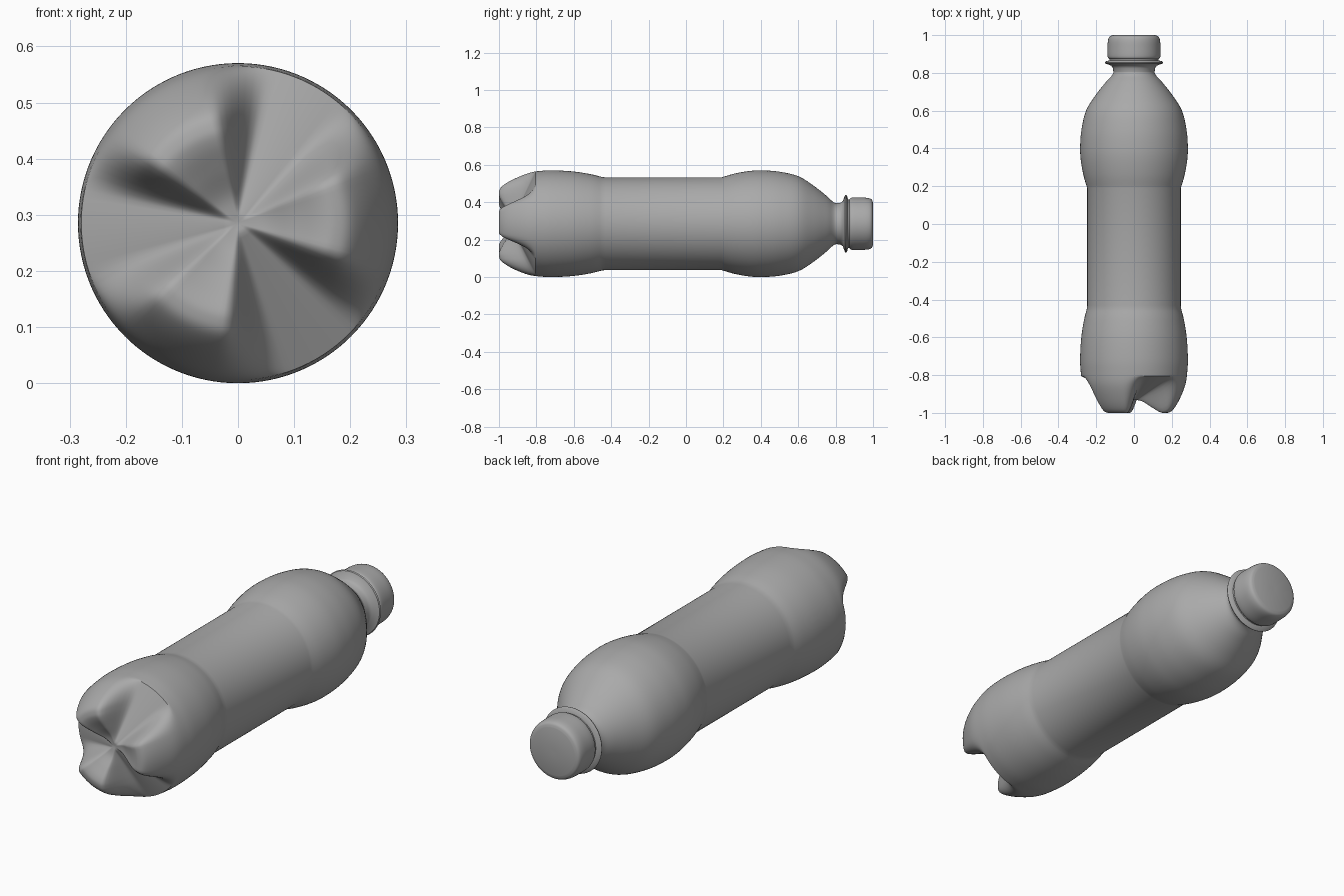
import bpy
import bmesh
from math import sin, cos, pi, radians
from mathutils import Vector

cube = bpy.data.objects.get("Cube")
if cube:
    bpy.data.objects.remove(cube, do_unlink=True)

RADIUS = 0.285      # widest radius, also the height of the long axis
SIDES = 120
GROOVE = radians(63)  # direction of the first base groove

grey = bpy.data.materials.new("plain grey")
grey.use_nodes = True
grey.diffuse_color = (0.4, 0.4, 0.4, 1)
grey.node_tree.nodes["Principled BSDF"].inputs["Base Color"].default_value = (0.4, 0.4, 0.4, 1)


def smooth_path(points, steps):
    """Catmull-Rom curve through (radius, y) points."""
    pts = [Vector(p) for p in points]
    pts = [2 * pts[0] - pts[1]] + pts + [2 * pts[-1] - pts[-2]]
    path = []
    for a, b, c, d in zip(pts, pts[1:], pts[2:], pts[3:]):
        for i in range(steps):
            t = i / steps
            path.append(0.5 * (2 * b + (c - a) * t + (2 * a - 5 * b + 4 * c - d) * t ** 2
                               + (3 * b - a - 3 * c + d) * t ** 3))
    return path + [pts[-2]]


def lathe(name, path, shape=None, angle=40):
    """Spin (radius, y) points round the long axis; shape may move each y."""
    bm = bmesh.new()
    rings = []
    for r, y in path:
        ring = []
        for i in range(SIDES):
            a = 2 * pi * i / SIDES
            yy = shape(r, y, a) if shape else y
            ring.append(bm.verts.new((r * cos(a), yy, RADIUS + r * sin(a))))
        rings.append(ring)
    for lower, upper in zip(rings, rings[1:]):
        for i in range(SIDES):
            j = (i + 1) % SIDES
            bm.faces.new((lower[i], upper[i], upper[j], lower[j]))
    for ring in (rings[0], rings[-1]):
        bm.faces.new(ring)
    bmesh.ops.recalc_face_normals(bm, faces=bm.faces)
    mesh = bpy.data.meshes.new(name)
    bm.to_mesh(mesh)
    bm.free()
    mesh.materials.append(grey)
    obj = bpy.data.objects.new(name, mesh)
    bpy.context.collection.objects.link(obj)
    bpy.ops.object.select_all(action='DESELECT')
    obj.select_set(True)
    bpy.context.view_layer.objects.active = obj
    bpy.ops.object.shade_smooth_by_angle(angle=radians(angle))
    return obj


def base_grooves(r, y, a):
    """Press three wide radial grooves into the base between its feet."""
    if y > -0.7:
        return y
    floor = -0.94 + 0.12 * min(r / 0.25, 1.15)
    t = (cos(3 * (a - GROOVE)) + 0.55) / 1.3
    t = min(max(t, 0), 1)
    weight = t * t * (3 - 2 * t)
    return y + weight * max(floor - y, 0)


# Body: footed base, straight waist, bulging shoulder
base = smooth_path([(0.004, -0.93), (0.05, -0.94), (0.1, -0.97), (0.145, -0.995), (0.175, -1.0),
                    (0.205, -0.985), (0.24, -0.93), (0.272, -0.85), (0.283, -0.77),
                    (0.285, -0.7), (0.279, -0.6), (0.265, -0.51), (0.25, -0.45)], 6)
shoulder = smooth_path([(0.248, 0.19), (0.268, 0.26), (0.282, 0.34), (0.285, 0.41), (0.278, 0.5),
                        (0.254, 0.6), (0.205, 0.68), (0.15, 0.75), (0.118, 0.785),
                        (0.109, 0.805), (0.11, 0.83)], 5)
lathe("bottle_body", base + [Vector((0.248, -0.43))] + shoulder, base_grooves)

# Neck with its flared collar
lathe("neck_collar", [(0.109, 0.8), (0.111, 0.825), (0.12, 0.838), (0.152, 0.85), (0.155, 0.856),
                      (0.15, 0.861), (0.13, 0.866), (0.128, 0.885)])

# Cap with rounded edges
cap = smooth_path([(0.126, 0.872), (0.136, 0.878), (0.14, 0.892), (0.14, 0.93), (0.138, 0.97),
                   (0.13, 0.992), (0.112, 1.0)], 4)
lathe("screw_cap", cap + [Vector((0.01, 1.0))])
